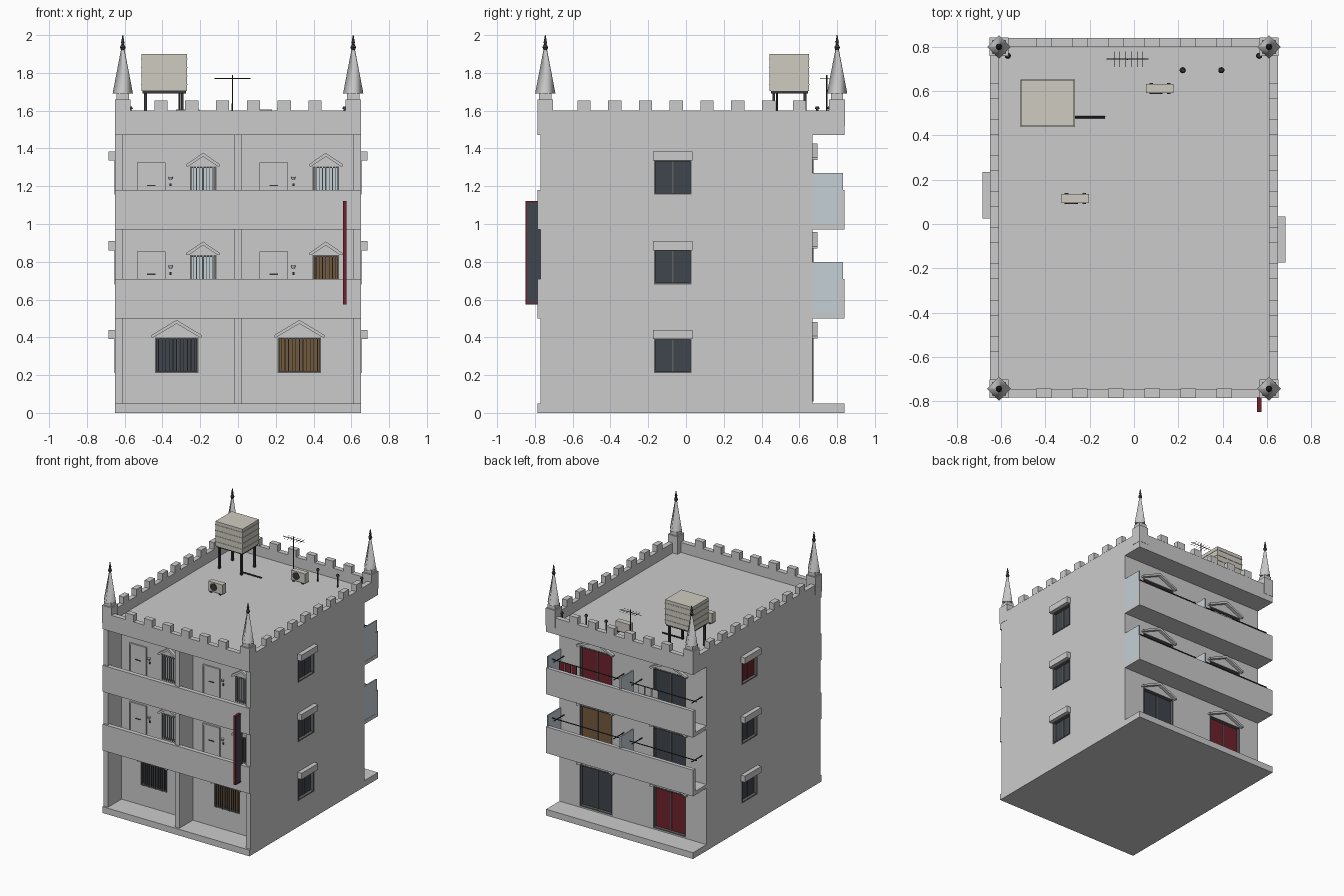
import bpy, bmesh, math
from mathutils import Matrix, Vector

if "Cube" in bpy.data.objects:
    bpy.data.objects.remove(bpy.data.objects["Cube"])


def mat(name, r, g, b):
    m = bpy.data.materials.new(name)
    m.diffuse_color = (r, g, b, 1)
    m.use_nodes = True
    m.node_tree.nodes["Principled BSDF"].inputs["Base Color"].default_value = m.diffuse_color
    return m


DARK = mat("dark_glass", .05, .06, .075)
PALE = mat("pale_glass", .55, .63, .67)
BROWN = mat("brown_curtain", .17, .10, .045)
RED = mat("red_curtain", .16, .015, .025)
CREAM = mat("cream", .62, .60, .53)
IRON = mat("dark_metal", .04, .04, .045)
WHITE = mat("white_paint", .65, .65, .63)
FRAME = mat("window_frame", .12, .12, .12)


def finish(bm, name, m=None, mtx=None):
    me = bpy.data.meshes.new(name)
    bm.to_mesh(me)
    bm.free()
    ob = bpy.data.objects.new(name, me)
    bpy.context.collection.objects.link(ob)
    if m:
        me.materials.append(m)
    if mtx:
        ob.matrix_world = mtx
    return ob


def boxes(name, spans, m=None, mtx=None):
    """One object from spans (x0, x1, y0, y1, z0, z1)."""
    bm = bmesh.new()
    for x0, x1, y0, y1, z0, z1 in spans:
        c = Vector((x0 + x1, y0 + y1, z0 + z1)) / 2
        t = Matrix.Translation(c) @ Matrix.Diagonal((x1 - x0, y1 - y0, z1 - z0, 1))
        bmesh.ops.create_cube(bm, size=1, matrix=t)
    return finish(bm, name, m, mtx)


def cyls(name, rods, m=None, seg=10, mtx=None):
    """One object from rods (start, end, r_start, r_end)."""
    bm = bmesh.new()
    for a, b, r0, r1 in rods:
        a, b = Vector(a), Vector(b)
        q = Vector((0, 0, 1)).rotation_difference(b - a).to_matrix().to_4x4()
        bmesh.ops.create_cone(bm, cap_ends=True, segments=seg, radius1=r0, radius2=r1,
                              depth=(b - a).length, matrix=Matrix.Translation((a + b) / 2) @ q)
    return finish(bm, name, m, mtx)


def gable(name, w, z, rise, mtx, depth=.025, t=.02):
    """Chevron roof over an opening."""
    h = w / 2
    prof = [(-h, z), (0, z + rise), (h, z), (h, z - t * .6), (h - .01, z - t * .6),
            (0, z + rise - t), (-h + .01, z - t * .6), (-h, z - t * .6)]
    bm = bmesh.new()
    f = bm.faces.new([bm.verts.new((x, -depth, zz)) for x, zz in prof])
    r = bmesh.ops.extrude_face_region(bm, geom=[f])
    bmesh.ops.translate(bm, vec=(0, depth + .002, 0),
                        verts=[v for v in r["geom"] if isinstance(v, bmesh.types.BMVert)])
    bmesh.ops.recalc_face_normals(bm, faces=bm.faces)
    return finish(bm, name, None, mtx)


cuts = []


def window(name, loc, rot, w, h, m, bars=0, rise=0, awning=False):
    """Recessed window, local front is -y, origin at the bottom centre."""
    M = Matrix.Translation(loc) @ Matrix.Rotation(math.radians(rot), 4, 'Z')
    a, t, d = w / 2, .009, .03
    cut = boxes("window_cutter", [(-a, a, -.05, d, 0, h)], None, M)
    cut.hide_render = True
    cuts.append(cut)
    boxes(name + "_pane", [(-a, a, d - .008, d + .004, 0, h)], m, M)
    boxes(name + "_frame", [(-a, -a + t, -.004, d, 0, h), (a - t, a, -.004, d, 0, h),
                            (-a, a, -.004, d, h - t, h), (-a, a, -.004, d, 0, t),
                            (-t / 2, t / 2, d - .014, d, 0, h)], FRAME, M)
    if bars:
        boxes(name + "_bars", [(-a + w * i / bars - .002, -a + w * i / bars + .002, -.006, 0, 0, h)
                               for i in range(1, bars)], WHITE if m is PALE else FRAME, M)
    if rise:
        gable(name + "_gable", w + .035, h + .012, rise, M)
    if awning:
        boxes(name + "_awning", [(-a - .005, a + .005, -.035, .002, h - .005, h + .045)], None, M)


# Main body and front recess walls
body = boxes("building_body", [(-.65, .65, -.60, .67, .02, 1.49)])
boxes("front_fins", [(x - .02, x + .02, -.77, -.59, .02, 1.49) for x in (-.63, 0, .63)])
boxes("base_slab", [(-.65, .65, -.785, .84, 0, .05)])

# Upper floors: slabs, solid balcony fronts, rear dividers
for z in (.5, .97):
    boxes("front_corridor", [(-.65, .65, -.785, -.59, z, z + .03), (-.65, .65, -.785, -.75, z, z + .21)])
    boxes("rear_balcony", [(-.65, .65, .66, .84, z, z + .03), (-.65, .65, .81, .84, z, z + .21)])
    boxes("balcony_dividers", [(x - .005, x + .005, .67, .83, z + .03, z + .30) for x in (0, .643)], PALE)
    for s in (-1, 1):
        cyls("laundry_pole", [((s * .05, .78, z + .26), (s * .64, .78, z + .26), .004, .004)]
             + [((s * x, .67, z + .25), (s * x, .80, z + .25), .004, .004) for x in (.08, .61)], IRON, 8)

# Laundry on the top balcony
boxes("red_laundry", [(x, x + .045, .777, .783, 1.11, 1.23) for x in (.42, .475, .53)], RED)
boxes("white_laundry", [(x, x + .05, .777, .783, 1.12, 1.23) for x in (-.3, -.24, -.18)], WHITE)

# Front windows and doors
for s, m in ((-1, DARK), (1, BROWN)):
    window("ground_window", (s * .325, -.60, .21), 0, .23, .19, m, 12, .08)
for z in (.53, 1.0):
    for x in (-.325, .325):
        ox = x - .325 if x < 0 else 0
        m = BROWN if (x > 0 and z < 1) else PALE
        cx = .465 if x > 0 else -.185
        window("corridor_window", (cx, -.60, z + .10), 0, .14, .205, m, 8, .06)
        dx = cx - .275
        boxes("door", [(dx - .065, dx + .065, -.607, -.59, z, z + .315)], WHITE)
        boxes("door_frame", [(dx - .075, dx - .065, -.612, -.59, z, z + .325),
                             (dx + .065, dx + .075, -.612, -.59, z, z + .325),
                             (dx - .075, dx + .075, -.612, -.59, z + .315, z + .325)])
        boxes("mail_slot_and_bell", [(dx - .022, dx + .022, -.611, -.6, z + .2, z + .207),
                                     (dx + .098, dx + .108, -.61, -.59, z + .2, z + .215)], IRON)
        cyls("door_lamp", [((dx + .103, -.615, z + .235), (dx + .103, -.615, z + .25), .008, .013)], WHITE)

# Side windows
for z in (.21, .68, 1.155):
    window("right_window", (.65, -.07, z), 90, .2, .185, DARK, awning=True)
    window("left_window", (-.65, .13, z), -90, .2, .185, RED if z > 1 else DARK, awning=True)

# Rear sliding doors
for z, ml, mr in ((.06, DARK, RED), (.535, BROWN, DARK), (1.005, RED, DARK)):
    window("rear_sliding_door", (.325, .67, z), 180, .29, .335, ml, 0, .075)
    window("rear_sliding_door", (-.325, .67, z), 180, .29, .335, mr, 0, .075)

# Cut window recesses into the body
bpy.context.view_layer.update()
for c in cuts:
    mod = body.modifiers.new("recess", 'BOOLEAN')
    mod.operation, mod.solver, mod.object = 'DIFFERENCE', 'EXACT', c
    c.hide_set(True)

# Roof deck, parapet and battlements
boxes("roof_deck", [(-.65, .65, -.785, .84, 1.47, 1.52)])
boxes("parapet", [(-.65, .65, -.785, -.745, 1.5, 1.6), (-.65, .65, .80, .84, 1.5, 1.6),
                  (-.65, -.61, -.75, .805, 1.5, 1.6), (.61, .65, -.75, .805, 1.5, 1.6)])
P = .163
boxes("battlements_ends", [(P * (i - 2.5) - .035, P * (i - 2.5) + .035, y - .021, y + .021, 1.6, 1.655)
                           for i in range(6) for y in (-.765, .82)])
boxes("battlements_sides", [(x - .021, x + .021, .03 + P * (i - 3.5) - .035, .03 + P * (i - 3.5) + .035, 1.6, 1.655)
                            for i in range(8) for x in (-.63, .63)])

# Corner pinnacles with finials
for x in (-.61, .61):
    for y in (-.745, .80):
        boxes("pinnacle_base", [(x - .042, x + .042, y - .042, y + .042, 1.52, 1.66),
                                (x - .032, x + .032, y - .032, y + .032, 1.66, 1.69)])
        sp = cyls("pinnacle_spire", [((x, y, 1.69), (x, y, 1.93), .054, .008)], None, 4)
        for p in sp.data.polygons:
            p.use_smooth = abs(p.normal.z) < .9
        cyls("pinnacle_finial", [((x, y, 1.92), (x, y, 1.935), .009, .015), ((x, y, 1.935), (x, y, 1.95), .015, .008),
                                 ((x, y, 1.95), (x, y, 1.965), .006, .01), ((x, y, 1.965), (x, y, 2.0), .008, .002)],
             IRON, 12)

# Water tank on legs
boxes("water_tank", [(-.51, -.27, .442, .65, 1.705, 1.90)], CREAM)
boxes("tank_ribs", [(-.513, -.267, .439, .653, z, z + .005) for z in (1.735, 1.78, 1.825, 1.87)], CREAM)
boxes("tank_stand", [(-.505, -.275, .45, .645, 1.692, 1.706)]
      + [(x - .007, x + .007, y - .007, y + .007, 1.52, 1.695) for x in (-.49, -.295) for y in (.465, .63)], IRON)
cyls("tank_pipe", [((-.31, .482, 1.70), (-.31, .482, 1.53), .006, .006),
                   ((-.31, .482, 1.535), (-.13, .482, 1.535), .006, .006)], IRON)

# Air conditioner units
for x, y in ((.117, .612), (-.265, .115)):
    boxes("air_conditioner", [(x - .062, x + .062, y - .021, y + .021, 1.528, 1.605)], CREAM)
    boxes("air_conditioner_feet", [(x + s * .04 - .008, x + s * .04 + .008, y - .025, y + .025, 1.52, 1.529)
                                   for s in (-1, 1)], IRON)
    cyls("fan_grille", [((x - .018, y - .02, 1.567), (x - .018, y - .024, 1.567), .03, .03)], IRON, 20)

# Roof antenna
cyls("antenna", [((-.03, .745, 1.52), (-.03, .745, 1.79), .004, .003),
                 ((-.125, .745, 1.77), (.065, .745, 1.77), .002, .002)]
     + [((-.09 + i * .026, .71, 1.77), (-.09 + i * .026, .78, 1.77), .0015, .0015) for i in range(6)], IRON, 6)

# Vent pipes with caps
for x, y in ((.22, .695), (.395, .695), (.565, .76), (-.57, .76)):
    cyls("vent_pipe", [((x, y, 1.52), (x, y, 1.61), .006, .006), ((x, y, 1.608), (x, y, 1.622), .014, .008)], IRON, 12)

# Hanging blade sign
boxes("sign_panel", [(.557, .573, -.843, -.76, .58, 1.115)], DARK)
boxes("sign_border", [(.555, .575, -.85, -.842, .573, 1.122), (.555, .575, -.85, -.76, .573, .581),
                      (.555, .575, -.85, -.76, 1.114, 1.122)], RED)
